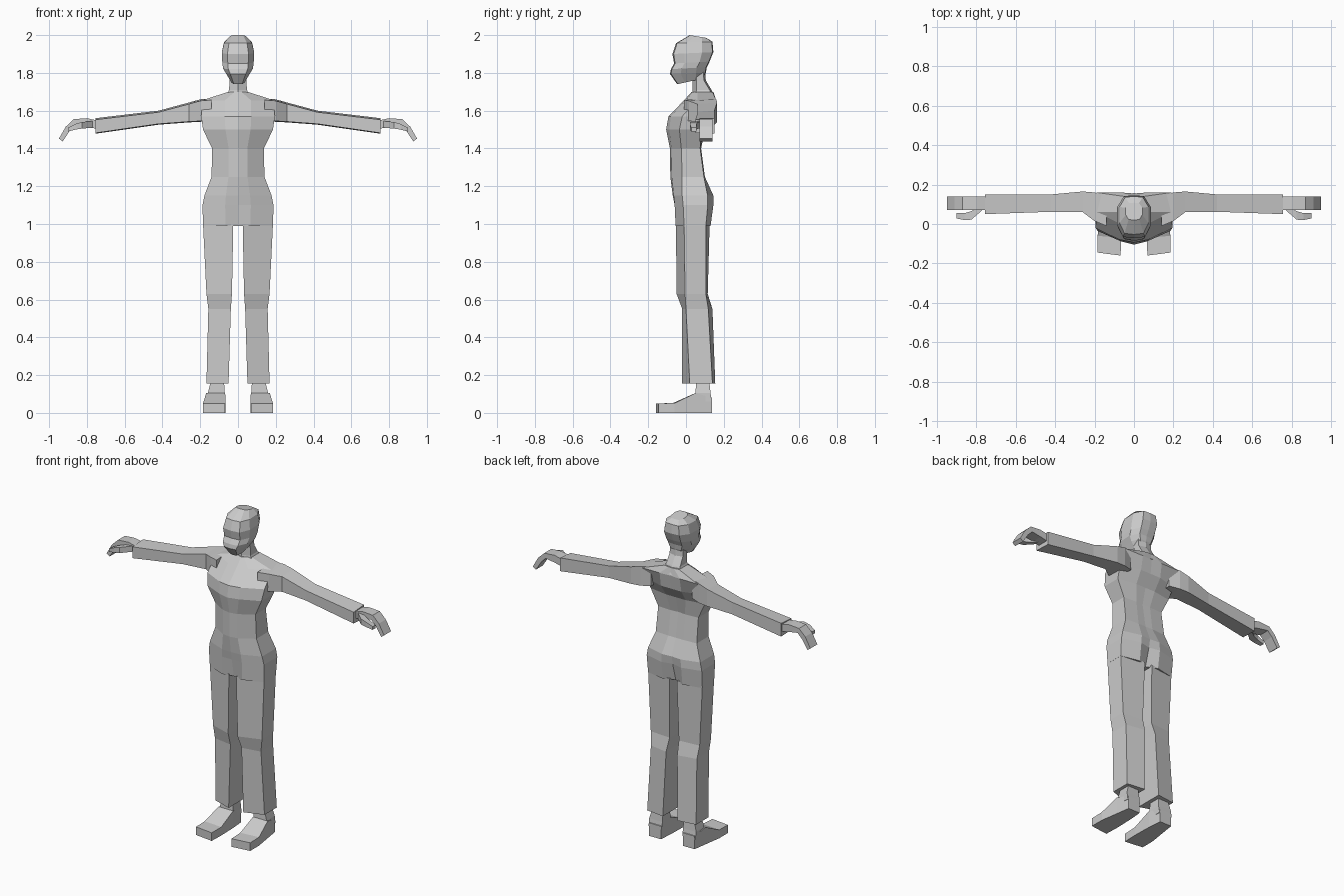
import bpy, bmesh


def loft(name, rings, mirror=False):
    """Skin closed rings of points, cap both ends, optionally mirror in x."""
    bm = bmesh.new()
    loops = [[bm.verts.new(p) for p in ring] for ring in rings]
    n = len(loops[0])
    for a, b in zip(loops, loops[1:]):
        for i in range(n):
            j = (i + 1) % n
            bm.faces.new((a[i], a[j], b[j], b[i]))
    bm.faces.new(loops[0])
    bm.faces.new(loops[-1])
    bmesh.ops.recalc_face_normals(bm, faces=bm.faces)
    mesh = bpy.data.meshes.new(name)
    bm.to_mesh(mesh)
    bm.free()
    obj = bpy.data.objects.new(name, mesh)
    bpy.context.collection.objects.link(obj)
    if mirror:
        mod = obj.modifiers.new("mirror", 'MIRROR')
        mod.use_mirror_merge = False
    return obj


def symmetric(half):
    """Complete a half ring that starts and ends on the centre line."""
    return half + [(-x, y, z) for x, y, z in half[-2:0:-1]]


# Torso: z, half width, front centre/mid/outer y, back outer/mid/centre y
torso = []
for z, w, fc, fm, fo, bo, bm_, bc in [
        (0.99, .185, -.04, -.055, -.01, .105, .13, .10),
        (1.10, .188, -.06, -.06, -.015, .115, .145, .13),
        (1.15, .178, -.07, -.065, -.02, .115, .145, .14),
        (1.25, .14, -.083, -.075, -.02, .095, .10, .10),
        (1.40, .137, -.085, -.077, -.025, .075, .08, .075),
        (1.50, .185, -.105, -.088, -.035, .08, .10, .10),
        (1.57, .195, -.093, -.08, -.02, .11, .145, .145),
        (1.655, .19, -.01, .0, .06, .16, .16, .155),
        (1.70, .05, .03, .035, .06, .14, .145, .145)]:
    m = .36 * w
    torso.append(symmetric([(0, fc, z), (m, fm, z), (w, fo, z),
                            (w, bo, z), (m, bm_, z), (0, bc, z)]))
loft("torso", torso)

# Trouser legs: z, inner x, outer x, front inner/outer y, back outer/inner y
loft("trouser_legs", [
    [(xi, fi, z), (xo, fo, z), (xo, bo, z), (xi, bi, z)]
    for z, xi, xo, fi, fo, bo, bi in [
        (1.00, .025, .185, -.053, -.01, .105, .125),
        (.63, .032, .167, -.05, -.005, .105, .115),
        (.55, .038, .157, -.02, .0, .118, .14),
        (.155, .05, .167, -.02, .02, .14, .155)]], True)

# Neck: z, half width, front y, back y
loft("neck", [
    symmetric([(0, f, z), (w, f + .02, z), (w, b - .01, z), (0, b, z)])
    for z, w, f, b in [(1.66, .07, .03, .157), (1.71, .047, .035, .135),
                       (1.76, .045, .035, .105), (1.83, .045, .035, .10)]])

# Head: front z, back z, half width, front y, back y
head = []
for zf, zb, w, f, b in [
        (1.74, 1.77, .035, -.047, .09),
        (1.795, 1.80, .063, -.085, .105),
        (1.82, 1.83, .079, -.08, .11),
        (1.85, 1.86, .083, -.063, .125),
        (1.90, 1.91, .086, -.072, .145),
        (1.957, 1.965, .074, -.053, .14),
        (2.00, 1.985, .042, .02, .108)]:
    d = b - f
    half = [(0, 0), (.65 * w, .03), (w, .3), (w, .72), (.6 * w, .98), (0, 1)]
    head.append(symmetric([(x, f + t * d, zf + t * (zb - zf)) for x, t in half]))
loft("head", head)

# Sleeves: x, front y, back y, top z, bottom z
loft("sleeves", [
    [(x, f, t - .008), (x, b, t), (x, b, u - .004), (x, f, u)]
    for x, f, b, t, u in [
        (.14, -.01, .14, 1.665, 1.55), (.20, .015, .16, 1.66, 1.545),
        (.26, .06, .165, 1.643, 1.542), (.42, .062, .15, 1.60, 1.53),
        (.755, .05, .15, 1.56, 1.482)]], True)

# Hands with curled fingers: top x, z then bottom x, z
loft("hands", [
    [(tx, .072, tz), (tx, .14, tz), (ux, .14, uz), (ux, .072, uz)]
    for tx, tz, ux, uz in [
        (.73, 1.545, .73, 1.50), (.80, 1.56, .80, 1.515),
        (.87, 1.555, .86, 1.525), (.912, 1.515, .89, 1.495),
        (.948, 1.452, .928, 1.437)]], True)

# Thumbs: x, front y, back y, top z, bottom z
loft("thumbs", [
    [(x, f, t), (x, b, t), (x, b, u), (x, f, u)]
    for x, f, b, t, u in [
        (.77, .07, .10, 1.545, 1.51), (.825, .022, .065, 1.54, 1.505),
        (.86, .02, .055, 1.53, 1.50), (.90, .028, .055, 1.51, 1.49)]], True)

# Shoes: inner y, outer y, inner x, outer x, top z
loft("shoes", [
    [(xi, yi, 0), (xo, yo, 0), (xo, yo, t), (xi, yi, t)]
    for yi, yo, xi, xo, t in [
        (-.16, -.145, .068, .185, .05), (-.07, -.06, .065, .185, .052),
        (.05, .05, .068, .168, .105), (.138, .138, .075, .155, .08)]], True)

# Ankles: z, inner x, outer x, front y, back y
loft("ankles", [
    [(xi, f, z), (xo, f, z), (xo, b, z), (xi, b, z)]
    for z, xi, xo, f, b in [(.06, .072, .16, .05, .137),
                            (.105, .07, .16, .05, .13),
                            (.18, .075, .14, .055, .122)]], True)
